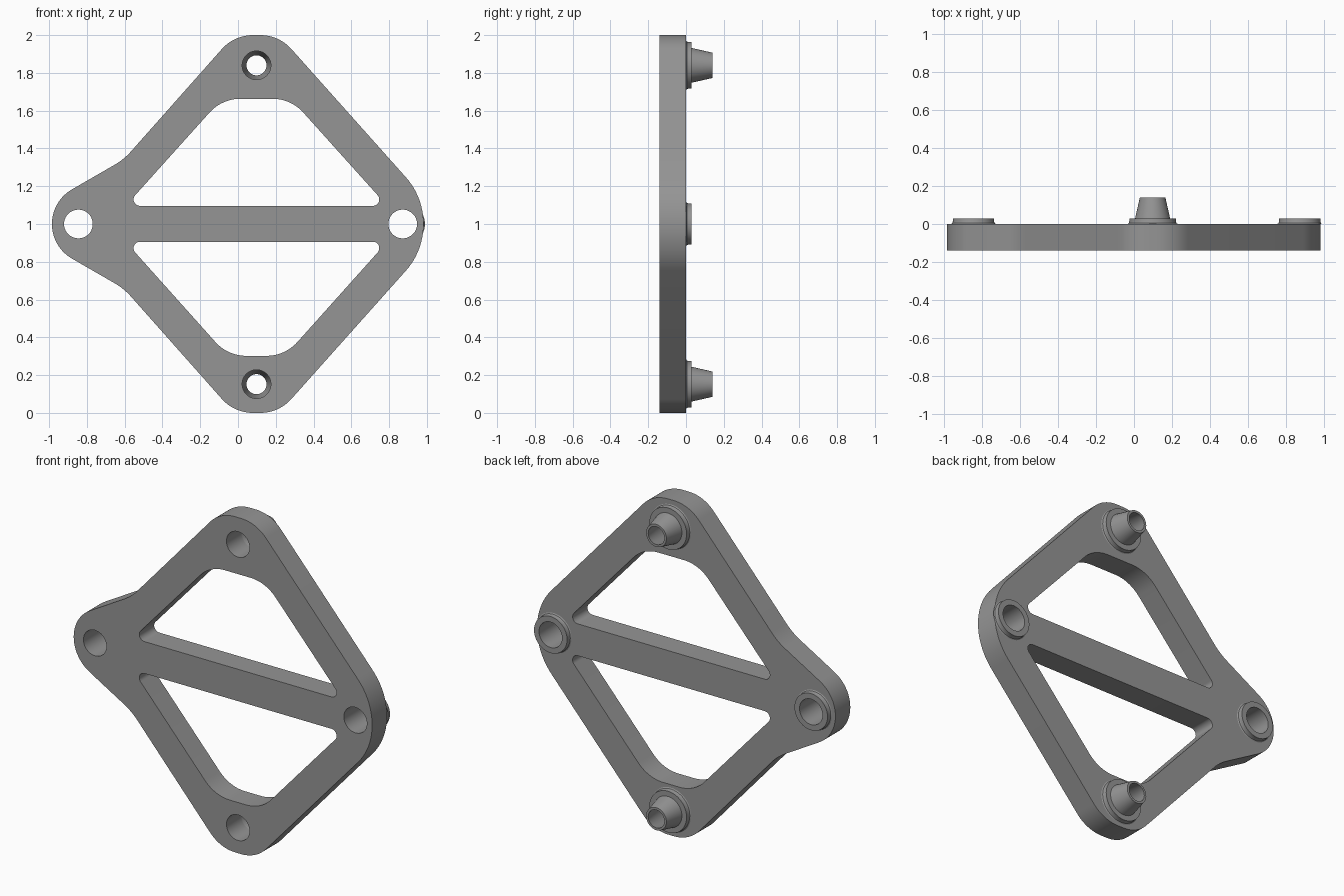
import bpy, bmesh, math
from mathutils import Vector

if "Cube" in bpy.data.objects:
    bpy.data.objects.remove(bpy.data.objects["Cube"])

grey = bpy.data.materials.new("mid grey")
grey.diffuse_color = (0.3, 0.3, 0.3, 1)
grey.use_nodes = True
grey.node_tree.nodes["Principled BSDF"].inputs["Base Color"].default_value = grey.diffuse_color


def rounded(corners, steps=12):
    """Closed outline from (x, z, radius) corners, each replaced by a fillet arc."""
    pts = []
    for i, (x, z, r) in enumerate(corners):
        p = Vector((x, z))
        a = (Vector(corners[i - 1][:2]) - p).normalized()
        b = (Vector(corners[(i + 1) % len(corners)][:2]) - p).normalized()
        half = a.angle(b) / 2
        centre = p + (a + b).normalized() * r / math.sin(half)
        start = p + a * r / math.tan(half) - centre
        end = p + b * r / math.tan(half) - centre
        sweep = math.pi - 2 * half
        for k in range(steps + 1):
            t = k / steps
            arc = (start * math.sin((1 - t) * sweep) + end * math.sin(t * sweep)) / math.sin(sweep)
            pts.append(centre + arc)
    return pts


def circle(x, z, r, n=48):
    return [Vector((x + r * math.cos(2 * math.pi * k / n),
                    z + r * math.sin(2 * math.pi * k / n))) for k in range(n)]


def finish(obj):
    obj.data.materials.clear()
    obj.data.materials.append(grey)
    bpy.ops.object.select_all(action='DESELECT')
    obj.select_set(True)
    bpy.context.view_layer.objects.active = obj
    bpy.ops.object.shade_smooth_by_angle(angle=math.radians(30))


# Frame outline: upper half, then its mirror about the horizontal axis
upper = [(-0.985, 0.122, 0.21), (-0.604, 0.342, 0.35), (-0.02, 1.0, 0.22),
         (0.217, 1.0, 0.22), (0.982, 0.143, 0.37)]
outline = upper + [(x, -z, r) for x, z, r in reversed(upper)]
# Triangular windows above and below the crossbar
window_top = [(-0.595, 0.096, 0.034), (-0.085, 0.663, 0.22), (0.28, 0.663, 0.22), (0.79, 0.096, 0.034)]
window_low = [(-0.595, -0.094, 0.034), (-0.054, -0.698, 0.22), (0.249, -0.698, 0.22), (0.79, -0.094, 0.034)]

BORE = 0.076
side_holes = [(-0.845, 0), (0.872, 0)]
peg_holes = [(0.098, 0.84), (0.098, -0.848)]

# Flat frame with windows and bores, extruded to thickness
loops = [rounded(outline), rounded(window_top), rounded(window_low)]
loops += [circle(x, z, BORE) for x, z in side_holes + peg_holes]
curve = bpy.data.curves.new("frame", 'CURVE')
curve.dimensions = '2D'
curve.fill_mode = 'BOTH'
curve.extrude = 0.07
for loop in loops:
    spline = curve.splines.new('POLY')
    spline.points.add(len(loop) - 1)
    for point, co in zip(spline.points, loop):
        point.co = (co.x, co.y, 0, 1)
    spline.use_cyclic_u = True
frame = bpy.data.objects.new("frame", curve)
bpy.context.collection.objects.link(frame)
frame.rotation_euler = (math.pi / 2, 0, 0)
frame.location = (0, -0.07, 1)
bpy.context.view_layer.objects.active = frame
frame.select_set(True)
bpy.ops.object.convert(target='MESH')
frame = bpy.context.view_layer.objects.active
bm = bmesh.new()
bm.from_mesh(frame.data)
bmesh.ops.remove_doubles(bm, verts=bm.verts, dist=0.0005)
bmesh.ops.recalc_face_normals(bm, faces=bm.faces)
bm.to_mesh(frame.data)
bm.free()
finish(frame)


def turned(name, x, z, profile, n=48):
    """Revolve (radius, y) points about the front-to-back axis."""
    bm = bmesh.new()
    rings = [[bm.verts.new((p.x, y, p.y)) for p in circle(0, 0, r, n)] for r, y in profile]
    for a, b in zip(rings, rings[1:]):
        for k in range(n):
            j = (k + 1) % n
            bm.faces.new((a[k], b[k], b[j], a[j]))
    mesh = bpy.data.meshes.new(name)
    bm.to_mesh(mesh)
    bm.free()
    obj = bpy.data.objects.new(name, mesh)
    bpy.context.collection.objects.link(obj)
    obj.location = (x, 0, z + 1)
    finish(obj)


# Low ring bosses at the two side holes
ring = [(0.118, 0), (0.112, 0.004), (0.109, 0.012), (0.109, 0.03), (BORE, 0.03), (BORE, 0)]
for side, (x, z) in zip(("left", "right"), side_holes):
    turned(side + "_boss", x, z, ring)

# Tapered hollow pegs on flanges at the top and bottom holes
peg = [(0.132, 0), (0.126, 0.004), (0.123, 0.012), (0.123, 0.03), (0.092, 0.03),
       (0.067, 0.14), (0.053, 0.14), (BORE, 0.0)]
for end, (x, z) in zip(("top", "bottom"), peg_holes):
    turned(end + "_peg", x, z, peg)
